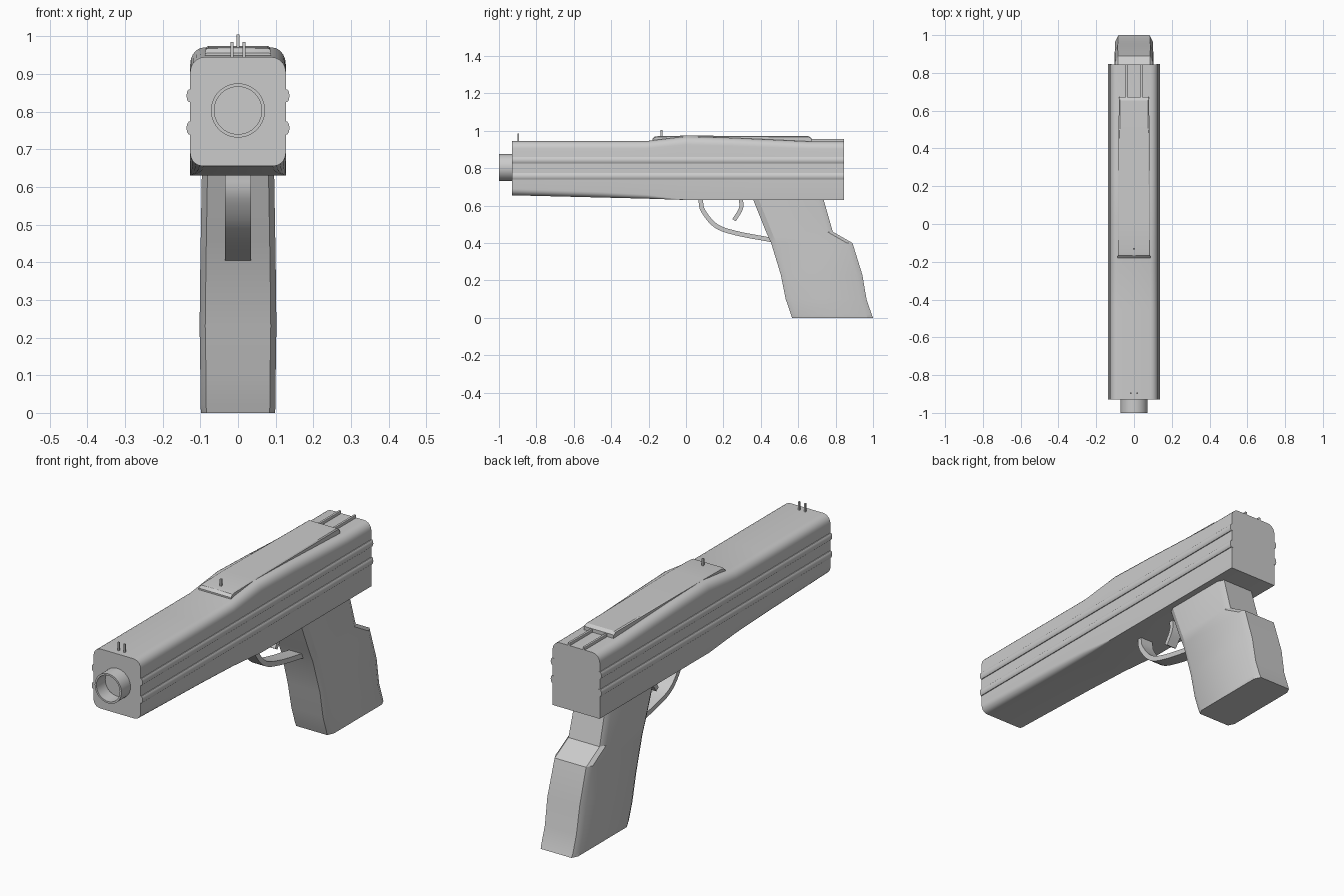
import bpy, bmesh, math
from mathutils import Vector

if "Cube" in bpy.data.objects:
    bpy.data.objects.remove(bpy.data.objects["Cube"])


def make_object(name, verts, faces, smooth=True):
    mesh = bpy.data.meshes.new(name)
    mesh.from_pydata([tuple(v) for v in verts], [], faces)
    bm = bmesh.new()
    bm.from_mesh(mesh)
    bmesh.ops.remove_doubles(bm, verts=bm.verts, dist=1e-5)
    bmesh.ops.recalc_face_normals(bm, faces=bm.faces)
    bm.to_mesh(mesh)
    bm.free()
    obj = bpy.data.objects.new(name, mesh)
    bpy.context.collection.objects.link(obj)
    if smooth:
        bpy.ops.object.select_all(action='DESELECT')
        bpy.context.view_layer.objects.active = obj
        obj.select_set(True)
        bpy.ops.object.shade_smooth_by_angle(angle=math.radians(28))
    return obj


def loft(name, rings, closed=False, smooth=True):
    """Skin equal-length rings; cap the ends unless the loft closes on itself."""
    n, m = len(rings[0]), len(rings)
    verts = [v for r in rings for v in r]
    faces = []
    for i in range(m if closed else m - 1):
        a, b = i * n, ((i + 1) % m) * n
        faces += [(a + j, a + (j + 1) % n, b + (j + 1) % n, b + j) for j in range(n)]
    if not closed:
        faces += [tuple(range(n)), tuple(range((m - 1) * n, m * n))]
    return make_object(name, verts, faces, smooth)


def body_ring(y, bottom, top, bottom_r, top_dx, top_dz, hw=0.127, steps=5):
    half = []
    for i in range(steps + 1):
        a = math.pi / 2 * i / steps
        half.append((hw - bottom_r * (1 - math.sin(a)), y, bottom + bottom_r * (1 - math.cos(a))))
    for i in range(steps + 1):
        a = math.pi / 2 * i / steps
        half.append((hw - top_dx * (1 - math.cos(a)), y, top - top_dz * (1 - math.sin(a))))
    return half + [(-x, yy, z) for x, yy, z in reversed(half)]


def box(name, x, y0, y1, z0, z1, w, bevel=0.0):
    h = w / 2
    rings = [[(x - h, y, z0), (x + h, y, z0), (x + h, y, z1), (x - h, y, z1)] for y in (y0, y1)]
    obj = loft(name, rings, smooth=False)
    if bevel:
        mod = obj.modifiers.new("bevel", 'BEVEL')
        mod.width, mod.segments = bevel, 2
    return obj


def smooth_path(points, steps=5):
    """Catmull-Rom curve through the points."""
    p = [Vector(q) for q in points]
    p = [2 * p[0] - p[1]] + p + [2 * p[-1] - p[-2]]
    out = []
    for i in range(1, len(p) - 2):
        a, b, c, d = p[i - 1:i + 3]
        for k in range(steps):
            t = k / steps
            out.append(0.5 * (2 * b + (c - a) * t + (2 * a - 5 * b + 4 * c - d) * t * t
                              + (3 * b - a - 3 * c + d) * t ** 3))
    return out + [p[-2]]


def strip(name, points, thickness, hw):
    """Flat band following a path in the yz plane."""
    path = smooth_path(points)
    rings = []
    for i, p in enumerate(path):
        d = (path[min(i + 1, len(path) - 1)] - path[max(i - 1, 0)]).normalized()
        n = Vector((-d.y, d.x)) * thickness / 2
        a, b = p + n, p - n
        rings.append([(-hw, a.x, a.y), (hw, a.x, a.y), (hw, b.x, b.y), (-hw, b.x, b.y)])
    return loft(name, rings)


# Main body: rounded underside at the front, square at the rear, raised shoulder on top
loft("body", [body_ring(*s) for s in [
    (-0.93, 0.655, 0.945, 0.035, 0.04, 0.04),
    (-0.45, 0.643, 0.945, 0.030, 0.04, 0.04),
    (-0.21, 0.637, 0.945, 0.022, 0.04, 0.04),
    (0.0, 0.630, 0.970, 0.001, 0.036, 0.045),
    (0.25, 0.630, 0.962, 0.001, 0.038, 0.043),
    (0.66, 0.630, 0.943, 0.001, 0.04, 0.04),
    (0.845, 0.630, 0.943, 0.001, 0.04, 0.04)]])

# Side rails with rounded faces
for side, label in ((-1, "left"), (1, "right")):
    for z, level in ((0.842, "upper"), (0.756, "lower")):
        section = [(0.12, -0.017), (0.131, -0.017), (0.135, -0.011), (0.137, 0),
                   (0.135, 0.011), (0.131, 0.017), (0.12, 0.017)]
        loft(f"{label}_{level}_rail",
             [[(side * x, y, z + dz) for x, dz in section] for y in (-0.93, 0.846)])

# Hollow muzzle ring
profile = [(0.072, -0.92), (0.072, -1.0), (0.063, -1.0), (0.063, -0.932), (0.0, -0.932)]
rings = []
for i in range(40):
    a = 2 * math.pi * i / 40
    rings.append([(r * math.cos(a), y, 0.803 + r * math.sin(a)) for r, y in profile[:4]])
loft("muzzle", rings, closed=True)

# Top plate with bevelled front lip
plate_sections = [(-0.18, 0.088, 0.956), (-0.168, 0.086, 0.968), (-0.15, 0.085, 0.971),
                  (0.0, 0.086, 0.974), (0.655, 0.08, 0.971), (0.672, 0.08, 0.960)]
loft("top_plate", [[(-w, y, 0.935), (w, y, 0.935), (w, y, z - 0.004), (w - 0.006, y, z),
                    (-w + 0.006, y, z), (-w, y, z - 0.004)] for y, w, z in plate_sections])

# Rear top ribs and sight posts
for side, label in ((-1, "left"), (1, "right")):
    box(f"{label}_top_rib", side * 0.04, 0.66, 0.845, 0.93, 0.957, 0.012, 0.003)
    box(f"{label}_front_sight", side * 0.016, -0.9, -0.892, 0.94, 0.985, 0.008)
box("rear_sight", 0, -0.135, -0.126, 0.965, 1.005, 0.008)

# Grip: chamfered sections stacked upward
grip_rings = []
for z, front, back, hw in [(0, 0.567, 1.0, 0.098), (0.02, 0.56, 0.992, 0.1), (0.10, 0.533, 0.965, 0.1),
                           (0.23, 0.507, 0.943, 0.102), (0.40, 0.455, 0.89, 0.1),
                           (0.46, 0.428, 0.785, 0.099), (0.635, 0.358, 0.735, 0.096)]:
    c, d = 0.03, 0.015
    half = [(hw - d, front), (hw, front + c), (hw, back - c), (hw - d, back)]
    grip_rings.append([(x, y, z) for x, y in half] + [(-x, y, z) for x, y in reversed(half)])
loft("grip", grip_rings)

# Trigger guard and trigger
strip("trigger_guard", [(0.078, 0.64), (0.09, 0.575), (0.16, 0.492), (0.27, 0.452), (0.46, 0.416)], 0.024, 0.034)
strip("trigger", [(0.293, 0.64), (0.294, 0.585), (0.257, 0.522)], 0.022, 0.026)
